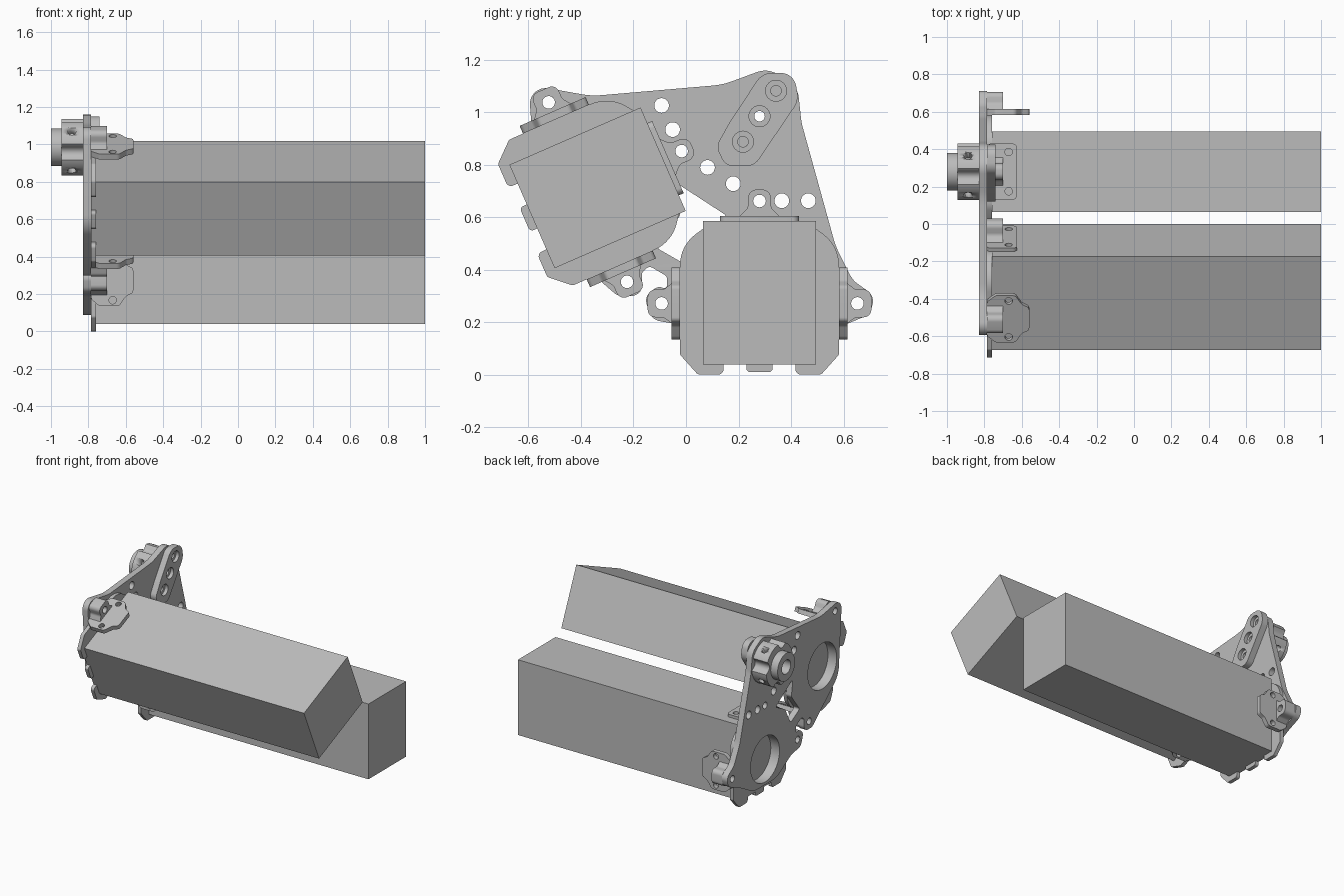
import bpy, bmesh, math
from mathutils import Matrix, Vector

if "Cube" in bpy.data.objects:
    bpy.data.objects.remove(bpy.data.objects["Cube"], do_unlink=True)

metal = bpy.data.materials.new("plain grey")
GREY = (0.5, 0.5, 0.5, 1)
metal.use_nodes = True
metal.diffuse_color = GREY
metal.node_tree.nodes["Principled BSDF"].inputs["Base Color"].default_value = GREY

# Profile axes: ALONG_X extrudes a (y, z) profile along x; ALONG_Z keeps (x, y)
ALONG_X = Matrix(((0, 0, 1, 0), (1, 0, 0, 0), (0, 1, 0, 0), (0, 0, 0, 1)))
ALONG_Z = Matrix.Identity(4)


def circle(cy, cz, r, n=40):
    return [(cy + r * math.cos(i * math.tau / n), cz + r * math.sin(i * math.tau / n))
            for i in range(n)]


def rounded(corners, steps=8):
    """Polygon of (a, b, radius) corners, each filleted."""
    out, n = [], len(corners)
    for i, (a, b, r) in enumerate(corners):
        p = Vector((a, b))
        d1 = Vector(corners[i - 1][:2]) - p
        d2 = Vector(corners[(i + 1) % n][:2]) - p
        half = d1.angle(d2) / 2
        t = min(r / math.tan(half), 0.49 * d1.length, 0.49 * d2.length) if r else 0
        if t < 1e-4:
            out.append(tuple(p))
            continue
        s, e = p + d1.normalized() * t, p + d2.normalized() * t
        mid = p + (d1.normalized() + d2.normalized()).normalized() * t / math.cos(half)
        sweep = (s - mid).angle_signed(e - mid)
        for k in range(steps + 1):
            v = (s - mid) @ Matrix.Rotation(sweep * k / steps, 2)
            out.append(tuple(mid + v))
    return out


def mirrored(right_side):
    """Close a symmetric outline from its right half, listed bottom to top."""
    return right_side + [(-c[0], c[1], c[2]) for c in reversed(right_side)]


def extrude(name, outline, holes, lo, hi, axes=ALONG_X, place=Matrix.Identity(4)):
    """Extruded flat plate with holes, between lo and hi on the extrusion axis."""
    cu = bpy.data.curves.new(name, 'CURVE')
    cu.dimensions, cu.fill_mode, cu.extrude = '2D', 'BOTH', (hi - lo) / 2
    for loop in [outline] + holes:
        sp = cu.splines.new('POLY')
        sp.points.add(len(loop) - 1)
        for pt, (a, b) in zip(sp.points, loop):
            pt.co = (a, b, 0, 1)
        sp.use_cyclic_u = True
    tmp = bpy.data.objects.new(name, cu)
    me = bpy.data.meshes.new_from_object(tmp)
    bpy.data.objects.remove(tmp)
    bm = bmesh.new()
    bm.from_mesh(me)
    bmesh.ops.remove_doubles(bm, verts=bm.verts, dist=1e-5)
    bmesh.ops.transform(bm, matrix=axes @ Matrix.Translation((0, 0, (lo + hi) / 2)), verts=bm.verts)
    bmesh.ops.recalc_face_normals(bm, faces=bm.faces)
    bm.to_mesh(me)
    bm.free()
    me.materials.clear()
    me.materials.append(metal)
    me.shade_smooth()
    me.set_sharp_from_angle(angle=math.radians(30))
    ob = bpy.data.objects.new(name, me)
    ob.matrix_world = place
    bpy.context.collection.objects.link(ob)
    return ob


def bracket(name, place, base, thick, lug, r, flange):
    """Flange lying on a module side, with a drilled lug standing on it."""
    top = base + thick
    holes = [circle(-0.67, s * 0.105, 0.02, 16) for s in (-1, 1)]
    extrude(name + "_flange", rounded(flange), holes, base, top, ALONG_Z, place)
    half = [(0.08, top - 0.005, 0), (r, top + 0.03, 0.03), (r, lug + r, r)]
    extrude(name + "_lug", rounded(mirrored(half)), [circle(0, lug, 0.024, 24)],
            -0.785, -0.70, ALONG_X, place)


SIDE_FLANGE = [(-0.785, 0.1, 0.02), (-0.74, 0.137, 0.03), (-0.635, 0.137, 0.03),
               (-0.60, 0.085, 0.03), (-0.56, 0.065, 0.02)]
TOP_FLANGE = [(-0.785, 0.15, 0.02), (-0.625, 0.15, 0.025)]


def both_sides(half):
    return half + [(x, -u, r) for x, u, r in reversed(half)]


HOLE_R = 0.165
MODULES = {"lower": (0.28, 0.272, 0), "upper": (-0.374, 0.696, -66.4)}
lug_holes = []
for name, (cy, cz, deg) in MODULES.items():
    place = Matrix.Translation((0, cy, cz)) @ Matrix.Rotation(math.radians(deg), 4, 'X')
    # Long box
    box = [(-0.215, -0.232), (0.215, -0.232), (0.215, 0.313), (-0.215, 0.313)]
    extrude(name + "_beam", box, [], -0.76, 1.0, ALONG_X, place)
    # Carrier plate with three feet and a rounded top
    half = [(0.05, -0.262, 0.025), (0.05, -0.23, 0), (0.137, -0.23, 0), (0.137, -0.271, 0.03),
            (0.235, -0.271, 0.02), (0.303, -0.195, 0.02), (0.303, 0.22, 0.2), (0.18, 0.31, 0.1)]
    extrude(name + "_carrier", rounded(mirrored(half)), [circle(0, 0, HOLE_R, 64)],
            -0.787, -0.76, ALONG_X, place)
    # Three mounting brackets
    for side, turn in (("left", 90), ("right", -90)):
        spun = place @ Matrix.Rotation(math.radians(turn), 4, 'X')
        bracket(f"{name}_{side}_bracket", spun, 0.303, 0.032, 0.373, 0.053, both_sides(SIDE_FLANGE))
        lug_holes.append(spun @ Vector((0, 0, 0.373)))
    bracket(name + "_top_bracket", place, 0.313, 0.02, 0.39, 0.044, both_sides(TOP_FLANGE))
    lug_holes.append(place @ Vector((0, 0, 0.39)))

# Main side plate
AXLE = (0.28, 0.985)
bolts = [(AXLE[0] + k * 0.063, AXLE[1] + k * 0.097) for k in (-1, 0, 1)]
outline = [(-0.60, 1.105, 0.06), (-0.36, 1.062, 0.3), (0.14, 1.105, 0.3), (0.31, 1.168, 0.09),
           (0.425, 1.1, 0.09), (0.44, 0.96, 0.2), (0.57, 0.49, 0.3), (0.635, 0.36, 0.1),
           (0.72, 0.3, 0.05), (0.70, 0.23, 0.05), (0.58, 0.18, 0.1), (0.41, 0.087, 0.18),
           (0.15, 0.087, 0.18), (-0.02, 0.19, 0.1), (-0.13, 0.21, 0.05), (-0.16, 0.30, 0.05),
           (-0.105, 0.338, 0.03), (-0.072, 0.325, 0.02), (-0.072, 0.375, 0.02),
           (-0.14, 0.415, 0.02), (-0.168, 0.39, 0.02), (-0.165, 0.30, 0.05),
           (-0.26, 0.30, 0.05), (-0.56, 0.56, 0.15)]
window = [(-0.04, 0.733, 0.01), (0.16, 0.603, 0.01), (0.05, 0.545, 0.03),
          (-0.01, 0.425, 0.015), (-0.115, 0.485, 0.015), (-0.02, 0.61, 0.03)]
plate_holes = [circle(cy, cz, HOLE_R, 64) for cy, cz, _ in MODULES.values()]
plate_holes += [circle(p.y, p.z, 0.024, 24) for p in lug_holes]
plate_holes += [circle(y, z, 0.028, 24) for y, z in
                [(-0.093, 1.026), (-0.051, 0.934), (0.082, 0.79), (0.18, 0.728),
                 (0.365, 0.663), (0.466, 0.663)]]
plate_holes += [circle(y, z, 0.02, 24) for y, z in bolts]
extrude("side_plate", rounded(outline), plate_holes + [rounded(window)], -0.83, -0.786)

# Counterbored reinforcing pad: two layers with small, then wide holes
pad = [(0.165, 0.96, 0.04), (0.115, 0.87, 0.05), (0.15, 0.795, 0.05), (0.26, 0.795, 0.06),
       (0.43, 1.045, 0.08), (0.41, 1.15, 0.06), (0.29, 1.15, 0.07)]
for layer, r, lo, hi in (("base", 0.02, -0.787, -0.765), ("rim", 0.04, -0.765, -0.74)):
    extrude("pad_" + layer, rounded(pad), [circle(y, z, r, 32) for y, z in bolts], lo, hi)

# Hub with scalloped rim and radial screw holes
rim = []
for i in range(120):
    a = i * math.tau / 120
    d = (a - math.radians(11) + math.pi / 4) % (math.pi / 2) - math.pi / 4
    r = 0.152 - (0.035 * math.sqrt(1 - (d / 0.25) ** 2) if abs(d) < 0.25 else 0)
    rim.append((AXLE[0] + r * math.cos(a), AXLE[1] + r * math.sin(a)))
hub = extrude("hub", rim, [circle(*AXLE, 0.05)], -0.945, -0.83)
for k in range(4):
    spin = Matrix.Translation((0, *AXLE)) @ Matrix.Rotation(math.radians(-34 + 90 * k), 4, 'X')
    cutter = extrude("hub_hole_cutter", circle(-0.888, 0, 0.022, 20), [], 0.1, 0.2, ALONG_Z, spin)
    cutter.hide_render = True
    cutter.hide_viewport = True
    cutter.display_type = 'WIRE'
    mod = hub.modifiers.new("screw_hole", 'BOOLEAN')
    mod.operation, mod.solver, mod.object = 'DIFFERENCE', 'EXACT', cutter
extrude("hub_collar", circle(*AXLE, 0.1, 48), [circle(*AXLE, 0.05)], -1.0, -0.944)
